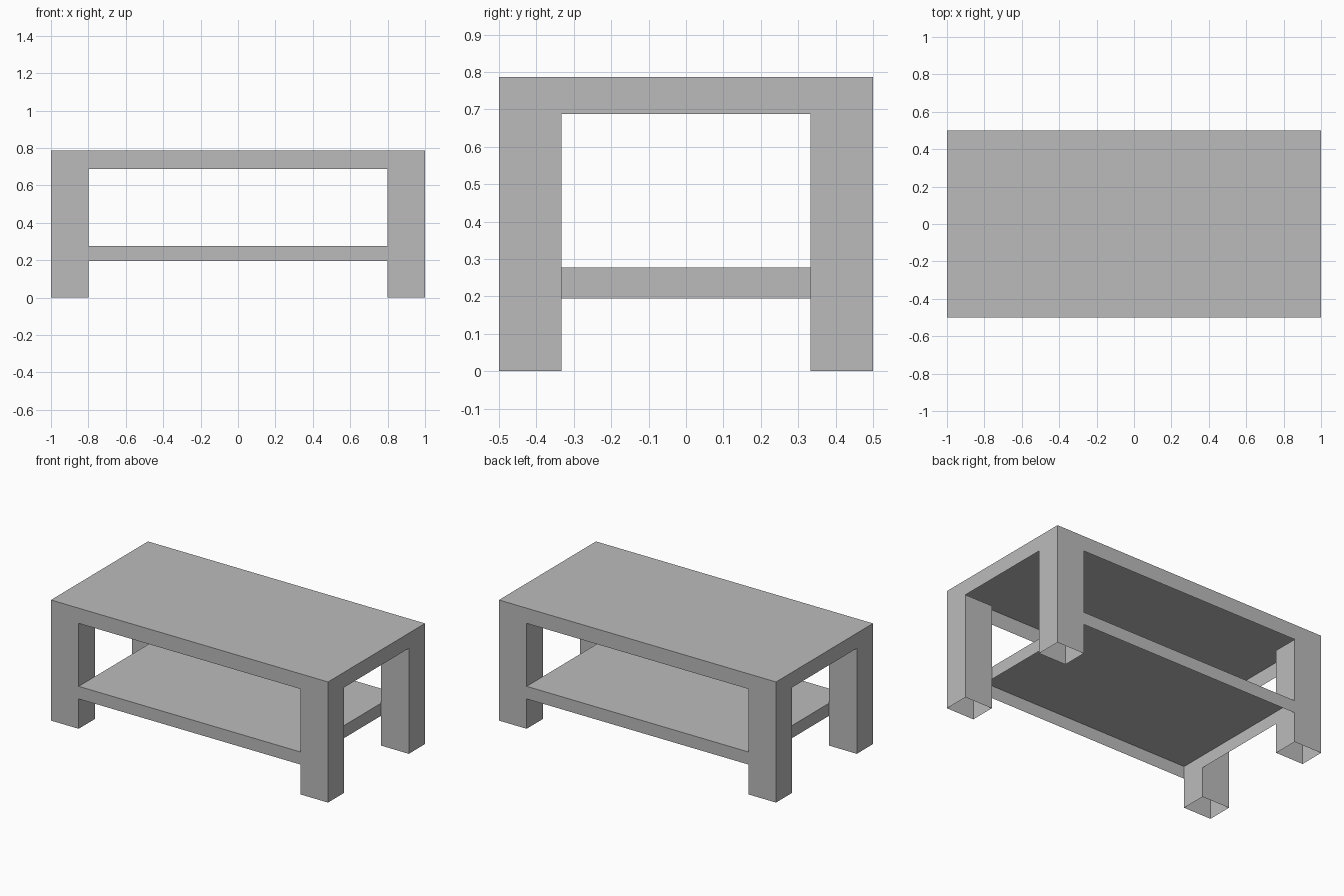
import bpy
import bmesh
from mathutils import Vector

if "Cube" in bpy.data.objects:
    bpy.data.objects.remove(bpy.data.objects["Cube"], do_unlink=True)

# Single plain grey finish
grey = bpy.data.materials.new("plain_grey")
grey.use_nodes = True
colour = (0.5, 0.5, 0.5, 1)
grey.diffuse_color = colour
grey.node_tree.nodes["Principled BSDF"].inputs["Base Color"].default_value = colour

HALF_X, HALF_Y, HEIGHT = 1.0, 0.5, 0.787
INNER_X, INNER_Y = 0.8, 0.333
RIM_Z = 0.688
SHELF_BOTTOM, SHELF_TOP = 0.195, 0.277


def shell(name, low, high, capped):
    """Thin-walled box, open underneath and optionally closed on top."""
    low, high = Vector(low), Vector(high)
    bm = bmesh.new()
    bmesh.ops.create_cube(bm, size=1)
    removed = [f for f in bm.faces
               if f.normal.z < -0.5 or (f.normal.z > 0.5 and not capped)]
    bmesh.ops.delete(bm, geom=removed, context="FACES")
    bmesh.ops.scale(bm, vec=high - low, verts=bm.verts)
    bmesh.ops.translate(bm, vec=(low + high) / 2, verts=bm.verts)
    mesh = bpy.data.meshes.new(name)
    bm.to_mesh(mesh)
    bm.free()
    mesh.materials.append(grey)
    obj = bpy.data.objects.new(name, mesh)
    bpy.context.collection.objects.link(obj)
    return obj


# Table top with a hanging rim, hollow underneath
shell("table_top", (-HALF_X, -HALF_Y, RIM_Z), (HALF_X, HALF_Y, HEIGHT), True)

# Lower shelf, flush with the front and back of the legs
shell("lower_shelf", (-INNER_X, -HALF_Y, SHELF_BOTTOM),
      (INNER_X, HALF_Y, SHELF_TOP), True)

# Four hollow legs
for side, sx in (("left", 1), ("right", -1)):
    for end, sy in (("front", -1), ("back", 1)):
        xs = sorted((sx * INNER_X, sx * HALF_X))
        ys = sorted((sy * INNER_Y, sy * HALF_Y))
        shell(f"{end}_{side}_leg", (xs[0], ys[0], 0), (xs[1], ys[1], RIM_Z), False)
